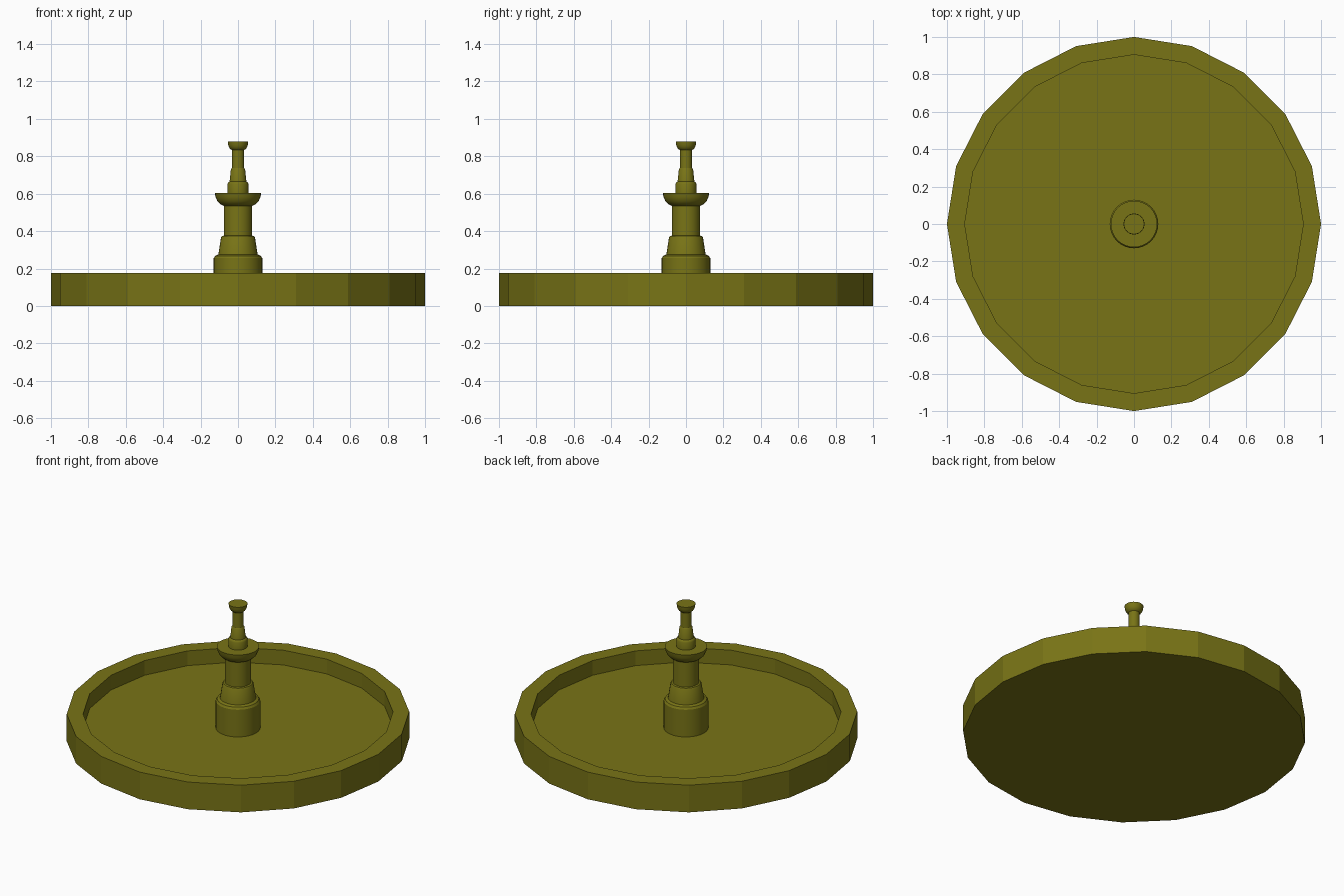
import bpy, bmesh, math

if "Cube" in bpy.data.objects:
    bpy.data.objects.remove(bpy.data.objects["Cube"])

mat = bpy.data.materials.new("olive_stone")
mat.diffuse_color = (0.19, 0.175, 0.008, 1)
mat.use_nodes = True
mat.node_tree.nodes["Principled BSDF"].inputs["Base Color"].default_value = mat.diffuse_color


def lathe(name, profile, sides, smooth=False):
    """Revolve (radius, z) points round z; open ends are closed by flat caps."""
    bm = bmesh.new()
    rings = [[bm.verts.new((r * math.cos(2 * math.pi * i / sides),
                            r * math.sin(2 * math.pi * i / sides), z))
              for i in range(sides)] for r, z in profile]
    for a, b in zip(rings, rings[1:]):
        for i in range(sides):
            j = (i + 1) % sides
            bm.faces.new((a[i], a[j], b[j], b[i]))
    bm.faces.new(rings[0][::-1])
    bm.faces.new(rings[-1])
    me = bpy.data.meshes.new(name)
    bm.to_mesh(me)
    bm.free()
    me.materials.append(mat)
    ob = bpy.data.objects.new(name, me)
    bpy.context.collection.objects.link(ob)
    if smooth:
        bpy.ops.object.select_all(action='DESELECT')
        ob.select_set(True)
        bpy.context.view_layer.objects.active = ob
        bpy.ops.object.shade_smooth_by_angle(angle=math.radians(30))
    return ob


FLOOR = 0.08

# Twenty-sided basin with a raised rim
lathe("basin", [(1, 0), (1, 0.175), (0.905, 0.175), (0.905, FLOOR)], 20)

# Lower pedestal: plinth, tapered foot, shaft
lathe("lower_pedestal", [(0.13, FLOOR), (0.13, 0.255), (0.122, 0.268), (0.105, 0.275),
                         (0.091, 0.365), (0.086, 0.373), (0.076, 0.376), (0.076, 0.535)],
      32, True)

# Large bowl
lathe("large_bowl", [(0.076, 0.535), (0.095, 0.545), (0.11, 0.56), (0.12, 0.582),
                     (0.124, 0.605)], 32, True)

# Upper pedestal, same form at smaller scale
lathe("upper_pedestal", [(0.056, 0.605), (0.056, 0.652), (0.052, 0.66), (0.045, 0.665),
                         (0.038, 0.73), (0.033, 0.737), (0.033, 0.833)], 32, True)

# Small bowl at the top
lathe("small_bowl", [(0.033, 0.833), (0.042, 0.839), (0.049, 0.85), (0.053, 0.862),
                     (0.055, 0.88)], 32, True)
